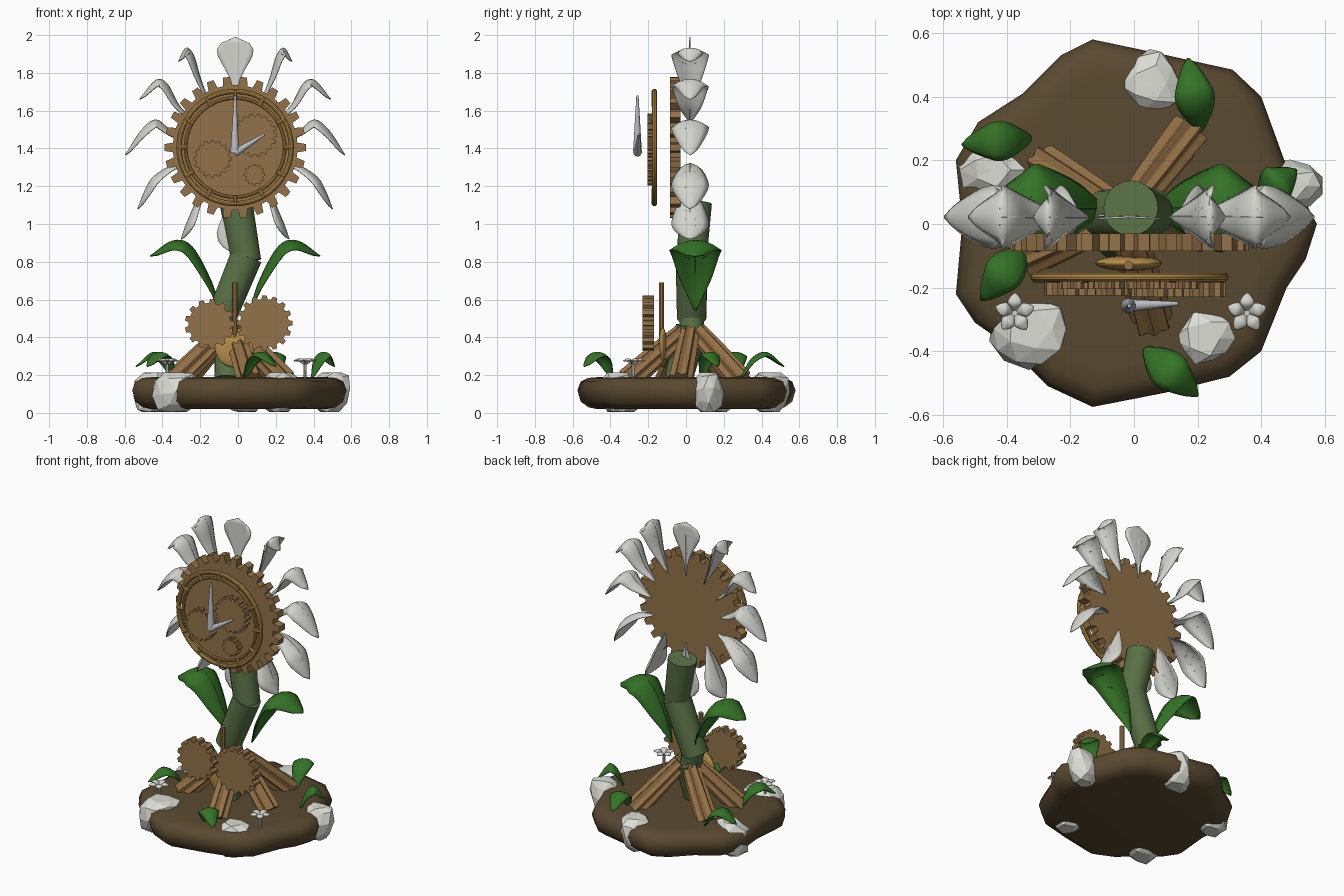
import bpy, bmesh, math, random
from mathutils import Vector

random.seed(4)
if "Cube" in bpy.data.objects:
    bpy.data.objects.remove(bpy.data.objects["Cube"], do_unlink=True)


def material(name, r, g, b):
    m = bpy.data.materials.new(name)
    m.use_nodes = True
    m.diffuse_color = (r, g, b, 1)
    m.node_tree.nodes["Principled BSDF"].inputs["Base Color"].default_value = (r, g, b, 1)
    return m


SOIL = material("dark soil", .1, .067, .03)
GEAR = material("bronze brown", .29, .17, .066)
GOLD = material("brass gold", .47, .27, .068)
ROOT = material("root brown", .3, .165, .062)
STEM = material("stem green", .1, .165, .06)
LEAF = material("leaf green", .035, .17, .02)
PETAL = material("petal white", .66, .66, .62)
ROCK = material("pale rock", .72, .72, .67)
STEEL = material("steel grey", .5, .52, .56)


def finish(name, bm, mat, smooth=40):
    bmesh.ops.recalc_face_normals(bm, faces=bm.faces)
    me = bpy.data.meshes.new(name)
    bm.to_mesh(me)
    bm.free()
    me.materials.append(mat)
    ob = bpy.data.objects.new(name, me)
    bpy.context.collection.objects.link(ob)
    if smooth:
        bpy.ops.object.select_all(action='DESELECT')
        ob.select_set(True)
        bpy.context.view_layer.objects.active = ob
        bpy.ops.object.shade_smooth_by_angle(angle=math.radians(smooth))
    return ob


def loft(bm, rings, closed=True):
    """Skin a list of point rings; closed rings also get end caps."""
    rows = [[bm.verts.new(p) for p in ring] for ring in rings]
    n = len(rows[0])
    for a, b in zip(rows, rows[1:]):
        for i in range(n if closed else n - 1):
            j = (i + 1) % n
            bm.faces.new((a[i], a[j], b[j], b[i]))
    if closed:
        bm.faces.new(rows[0])
        bm.faces.new(rows[-1])


def spline(points, steps=5):
    """Smooth path through the given points."""
    p = [Vector(q) for q in points]
    p = [2 * p[0] - p[1]] + p + [2 * p[-1] - p[-2]]
    out = []
    for a, b, c, d in zip(p, p[1:], p[2:], p[3:]):
        for k in range(steps):
            t = k / steps
            out.append(b + (c - a) * t / 2 + (2 * a - 5 * b + 4 * c - d) * t * t / 2
                       + (3 * b - a - 3 * c + d) * t ** 3 / 2)
    return out + [p[-2]]


def tangent(path, i):
    return (path[min(i + 1, len(path) - 1)] - path[max(i - 1, 0)]).normalized()


def tube(bm, path, r0, r1, sides=8, lobes=0):
    """Tapered tube along a path, optionally grooved lengthwise."""
    path = [Vector(p) for p in path]
    rings = []
    for i, p in enumerate(path):
        d = tangent(path, i)
        u = d.cross(Vector((.31, .94, .1))).normalized()
        v = d.cross(u)
        r = r0 + (r1 - r0) * i / (len(path) - 1)
        ring = []
        for k in range(sides):
            a = math.tau * k / sides
            q = r * (1 + .16 * math.cos(lobes * a)) if lobes else r
            ring.append(p + q * (u * math.cos(a) + v * math.sin(a)))
        rings.append(ring)
    loft(bm, rings)


def blade(name, points, side, width, mat, peak=1.3, droop=.4, veins=3, rib=.005):
    """Curved leaf with a gutter section, a midrib and slanted veins."""
    path, side = spline(points), Vector(side).normalized()
    last = len(path) - 1

    def at(i, u):
        t = i / last
        w = width * (.06 + math.sin(math.pi * t ** peak) ** .8 if 0 < i < last else .03)
        n = tangent(path, i).cross(side).normalized()
        return path[i] + side * u * w - n * droop * u * u * w

    bm = bmesh.new()
    loft(bm, [[at(i, k / 3) for k in range(-3, 4)] for i in range(last + 1)], False)
    ob = finish(name, bm, mat, 60)
    solid = ob.modifiers.new("thickness", 'SOLIDIFY')
    solid.thickness, solid.offset = .006, 0
    bm = bmesh.new()
    tube(bm, path, rib, rib / 2, 6)
    for k in range(veins):
        i = int(last * (.4 + .17 * k))
        for s in (-1, 1):
            tube(bm, [at(i, s * .25), at(min(i + 1, last - 1), s * .7)], rib * .7, rib * .4, 5)
    finish(name + "_veins", bm, mat)


def gear(name, x, z, r, depth, teeth, y0, y1):
    """Toothed wheel facing the front."""
    ring = []
    for k in range(teeth):
        for f, q in ((-.32, r - depth), (-.2, r), (.2, r), (.32, r - depth)):
            a = math.tau * (k + f) / teeth
            ring.append((x + q * math.cos(a), z + q * math.sin(a)))
    bm = bmesh.new()
    loft(bm, [[(px, y, pz) for px, pz in ring] for y in (y0, y1)])
    finish(name, bm, GEAR, 0)


# Soil mound
outline = [(-.13, .58), (.06, .54), (.31, .485), (.4, .4), (.48, .18), (.575, 0), (.54, -.11),
           (.48, -.2), (.4, -.4), (.3, -.48), (.1, -.53), (-.13, -.575), (-.27, -.51),
           (-.4, -.38), (-.5, -.31), (-.56, -.22), (-.54, 0), (-.56, .2), (-.49, .32),
           (-.35, .41), (-.23, .53)]
bm = bmesh.new()
loft(bm, [[(x * s, y * s, z) for x, y in outline] for z, s in
          ((.02, .82), (.03, .9), (.06, .97), (.12, 1), (.165, .97), (.185, .9), (.19, .8))])
finish("soil_mound", bm, SOIL, 60)

# Rocks set in the rim
for x, y, rx, ry in ((-.33, -.33, .13, .12), (.22, -.36, .11, .1), (.05, .44, .11, .11),
                     (.49, .12, .1, .08), (-.45, .17, .11, .1)):
    bm = bmesh.new()
    bmesh.ops.create_icosphere(bm, subdivisions=2, radius=1)
    for v in bm.verts:
        c = v.co * random.uniform(.88, 1.1)
        v.co = (x + rx * c.x, y + ry * c.y, min(.215, max(.005, .11 + .14 * c.z + .02 * c.x)))
    finish("rock", bm, ROCK, 0)

# Stem in three bent sections
for a, b, ra, rb in (((-.05, -.04, .18), (-.04, .03, .45), .075, .085),
                     ((-.09, .03, .5), (.045, .03, .83), .078, .085),
                     ((.045, .03, .8), (-.01, .05, 1.11), .078, .087)):
    bm = bmesh.new()
    tube(bm, [a, b], ra, rb, 20)
    finish("stem_section", bm, STEM)
bm = bmesh.new()
tube(bm, [(-.05, .03, .42), (-.08, .03, .54)], .06, .07, 16)
finish("stem_neck", bm, STEM)

# Grooved roots
for x, y in ((.17, .29), (-.29, .19), (-.33, -.1), (.06, -.31), (.25, -.03)):
    foot, top = Vector((x, y, .17)), Vector((-.03, .03, .43))
    d = Vector((x + .03, y - .03, 0)).normalized()
    bm = bmesh.new()
    tube(bm, spline([top + d * .04, top.lerp(foot, .45) + Vector((0, 0, .02)), foot]),
         .045, .058, 40, 8)
    finish("root", bm, ROOT, 50)

# Clock wheel and small wheels
CX, CZ = -.015, 1.405
gear("clock_wheel", CX, CZ, .375, .045, 26, -.085, -.03)
gear("left_inner_wheel", -.135, 1.345, .1, .013, 16, -.205, -.16)
gear("right_inner_wheel", .09, 1.47, .115, .014, 18, -.205, -.16)
gear("small_inner_wheel", .087, 1.26, .057, .01, 12, -.205, -.16)
gear("left_lower_wheel", -.15, .47, .132, .02, 13, -.225, -.17)
gear("right_lower_wheel", .14, .475, .148, .02, 16, -.23, -.17)

# Double dial ring with hour bars
for name, r, thick in (("dial_outer_ring", .297, .014), ("dial_inner_ring", .262, .01)):
    bpy.ops.mesh.primitive_torus_add(major_radius=r, minor_radius=thick, major_segments=64,
                                     minor_segments=10, location=(CX, -.167, CZ),
                                     rotation=(math.pi / 2, 0, 0))
    ring = bpy.context.object
    ring.name = name
    ring.data.materials.append(GOLD)
    bpy.ops.object.shade_smooth_by_angle()
bm = bmesh.new()
for k in range(12):
    a = math.tau * k / 12
    tube(bm, [(CX + r * math.cos(a), -.173, CZ + r * math.sin(a)) for r in (.255, .303)],
         .011, .011, 8)
finish("hour_bars", bm, GOLD)

# Clock hands
for name, tip, r in (("minute_hand", (CX, -.257, 1.68), .024),
                     ("hour_hand", (.14, -.25, 1.475), .021)):
    bm = bmesh.new()
    tube(bm, [(CX - .002, -.257, 1.375), tip], r, .006, 12)
    finish(name, bm, STEEL)

# Pendulum
bm = bmesh.new()
tube(bm, [(-.017, -.13, .4), (-.017, -.13, .69)], .015, .015, 8)
finish("pendulum_rod", bm, ROOT)
bm = bmesh.new()
bmesh.ops.create_uvsphere(bm, u_segments=24, v_segments=14, radius=1)
for v in bm.verts:
    v.co = (-.017 + .105 * v.co.x, -.123 + .024 * v.co.y, .345 + .105 * v.co.z)
finish("pendulum_bob", bm, GOLD)

# Side petals and large leaves, mirrored about the stem
petals = [[(.13, 1.62), (.185, 1.77), (.22, 1.89), (.26, 1.93), (.3, 1.86)],
          [(.22, 1.54), (.3, 1.63), (.36, 1.74), (.42, 1.76), (.505, 1.66)],
          [(.25, 1.43), (.34, 1.49), (.42, 1.55), (.5, 1.49), (.58, 1.365)],
          [(.23, 1.32), (.33, 1.31), (.43, 1.25), (.475, 1.18), (.515, 1.08)],
          [(.15, 1.23), (.2, 1.13), (.24, 1.04), (.265, .98), (.285, .92)]]
big_leaf = [(.08, .54), (.13, .7), (.23, .88), (.33, .91), (.45, .83)]
for s, label in ((1, "left_"), (-1, "right_")):
    for path in petals:
        blade(label + "petal", [(s * x + CX, .022, z) for x, z in path], (0, s, 0), .092, PETAL)
    blade(label + "large_leaf", [(s * x + CX, .05, z) for x, z in big_leaf], (0, s, 0),
          .13, LEAF, 1.4)

# Upright and hanging petals
blade("top_petal", [(CX, .022, 1.64), (CX, .022, 1.82), (CX, .022, 1.99)], (1, 0, 0),
      .092, PETAL, 2.8, .05)
blade("bottom_petal", [(CX, .022, 1.2), (CX, .022, 1.02), (CX, .022, .84)], (1, 0, 0),
      .092, PETAL, 2, .05)

# Small ground leaves arching outwards
for x0, y0, x1, y1 in ((-.32, .27, -.54, .25), (.21, .29, .17, .52), (-.34, -.07, -.48, -.24),
                       (.03, -.39, .2, -.54), (.39, .08, .51, .17)):
    a, b = Vector((x0, y0, .18)), Vector((x1, y1, .245))
    d = b - a
    blade("ground_leaf", [a, a + d * .25 + Vector((0, 0, .09)),
                          a + d * .6 + Vector((0, 0, .1)), b],
          (-d.y, d.x, 0), .058, LEAF, 1.1, .35, 0, .003)

# Little ground flowers
for x, y in ((-.375, -.28), (.355, -.28)):
    for k in range(5):
        a = math.tau * k / 5 + .3
        c, s = math.cos(a), math.sin(a)
        blade("blossom_petal", [(x + r * c, y + r * s, z) for r, z in
                                ((.005, .255), (.03, .285), (.062, .275))],
              (-s, c, 0), .02, PETAL, 1.2, .4, 0, .002)
    bm = bmesh.new()
    tube(bm, [(x, y, .17), (x, y, .265)], .007, .009, 8)
    finish("blossom_stalk", bm, PETAL)
